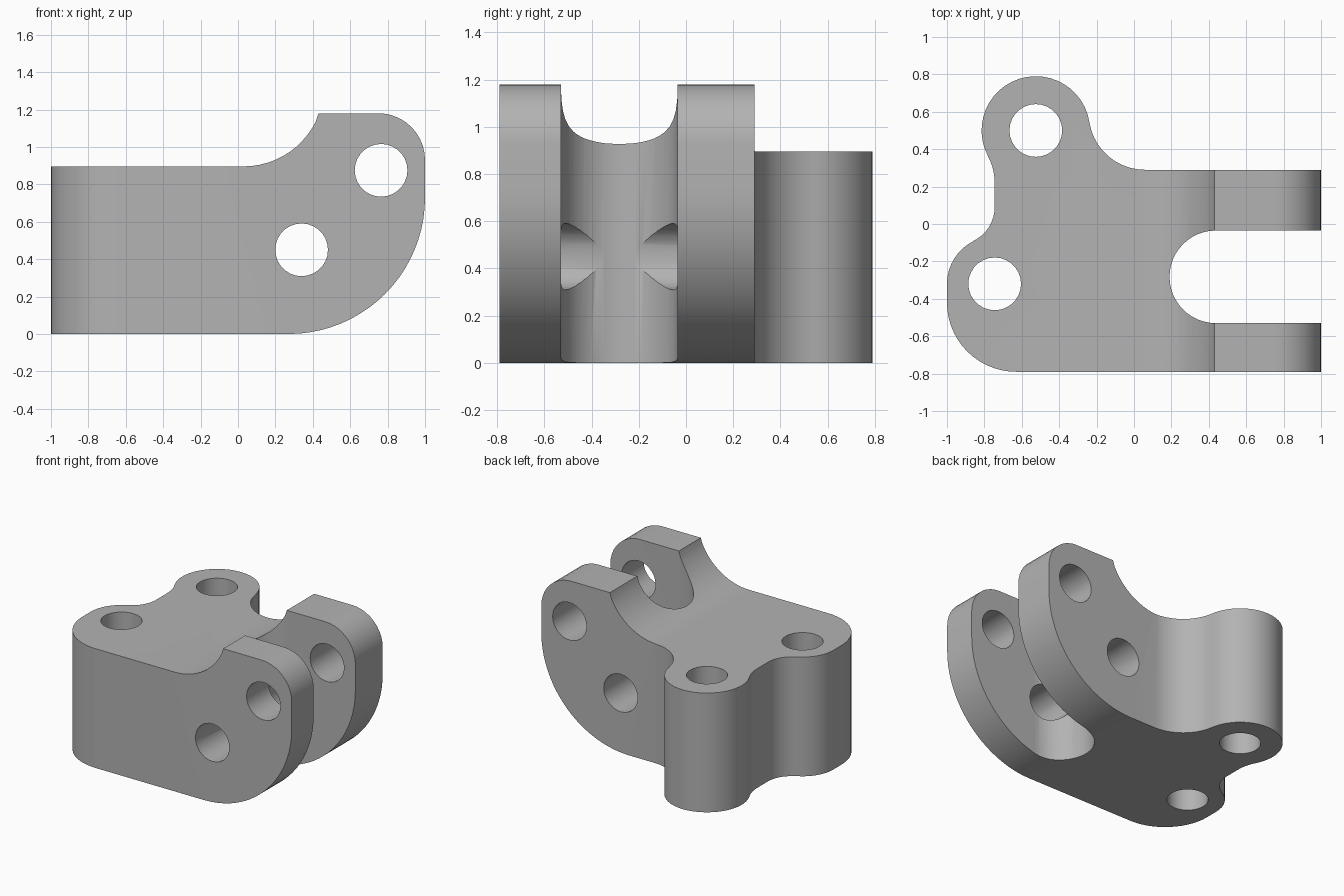
import bpy
import math
from mathutils import Vector

cube = bpy.data.objects.get("Cube")
if cube:
    bpy.data.objects.remove(cube, do_unlink=True)

steel = bpy.data.materials.new("plain grey")
steel.use_nodes = True
GREY = (0.45, 0.45, 0.45, 1)
steel.diffuse_color = GREY
steel.node_tree.nodes["Principled BSDF"].inputs["Base Color"].default_value = GREY


def arc(cx, cy, r, start, end, steps=12):
    """Points along an arc, angles in degrees."""
    angles = [math.radians(start + (end - start) * i / steps) for i in range(steps + 1)]
    return [(cx + r * math.cos(a), cy + r * math.sin(a)) for a in angles]


def prism(name, outline, axis, low, high):
    """Extrude a 2D outline along z (outline is x, y) or y (outline is x, z)."""
    def place(p, d):
        return Vector((p[0], p[1], d)) if axis == "z" else Vector((p[0], d, p[1]))
    n = len(outline)
    area = sum(outline[i - 1][0] * outline[i][1] - outline[i][0] * outline[i - 1][1]
               for i in range(n))
    if (area > 0) != (axis == "z"):
        outline = outline[::-1]
    verts = [place(p, low) for p in outline] + [place(p, high) for p in outline]
    faces = [list(range(n))[::-1], list(range(n, 2 * n))]
    faces += [(i, (i + 1) % n, (i + 1) % n + n, i + n) for i in range(n)]
    mesh = bpy.data.meshes.new(name)
    mesh.from_pydata(verts, [], faces)
    mesh.materials.append(steel)
    obj = bpy.data.objects.new(name, mesh)
    bpy.context.collection.objects.link(obj)
    return obj


def combine(target, tool, operation):
    """Apply a boolean and discard the tool."""
    tool.hide_render = True
    mod = target.modifiers.new(operation, "BOOLEAN")
    mod.operation = operation
    mod.solver = "EXACT"
    mod.object = tool
    bpy.context.view_layer.objects.active = target
    bpy.ops.object.modifier_apply(modifier=mod.name)
    bpy.data.objects.remove(tool, do_unlink=True)


# Plan outline: rounded corner, side lobe, rear lobe and blending fillets
plan = [(1.2, -0.79)]
plan += arc(-0.63, -0.42, 0.37, 270, 180, 14)
plan += arc(-0.745, -0.32, 0.255, 180, 116, 8)
plan += arc(-0.945, 0.09, 0.2, -64, 0, 8)
plan += arc(-1.045, 0.22, 0.3, 0, 28, 5)
plan += arc(-0.525, 0.5, 0.29, 207, 9, 24)
plan += arc(0.058, 0.59, 0.3, 189, 270, 10)
plan += [(1.2, 0.29)]
bracket = prism("clevis_bracket", plan, "z", -0.2, 1.4)

# Side outline: curved underside, rounded ear tip and sweep down to the deck
side = [(-1.2, 0)]
side += arc(0.27, 0.73, 0.73, 270, 360, 20)
side += arc(0.75, 0.93, 0.25, 0, 90, 10)
side += arc(0.03, 1.326, 0.43, -20, -90, 12)[1:]
side[-13:-12] = [side[-13], (0.43, 1.18)]
side += [(-1.2, 0.896)]
combine(bracket, prism("side_profile", side, "y", -1, 1), "INTERSECT")

# Slot between the two ears
slot = [(1.3, -0.53)] + arc(0.4375, -0.2825, 0.2475, 270, 90, 24) + [(1.3, -0.035)]
combine(bracket, prism("ear_slot", slot, "z", -0.3, 1.5), "DIFFERENCE")

# Pin holes across the ears and bolt holes through the lobes
for x, v, axis in ((0.34, 0.45, "y"), (0.765, 0.875, "y"),
                   (-0.525, 0.5, "z"), (-0.745, -0.32, "z")):
    circle = arc(x, v, 0.141, 0, 360, 28)[:-1]
    combine(bracket, prism("hole", circle, axis, -1.1, 1.5), "DIFFERENCE")

# Smooth curved walls, crisp edges
bpy.ops.object.select_all(action="DESELECT")
bracket.select_set(True)
bpy.context.view_layer.objects.active = bracket
bpy.ops.object.shade_smooth_by_angle(angle=math.radians(30))
